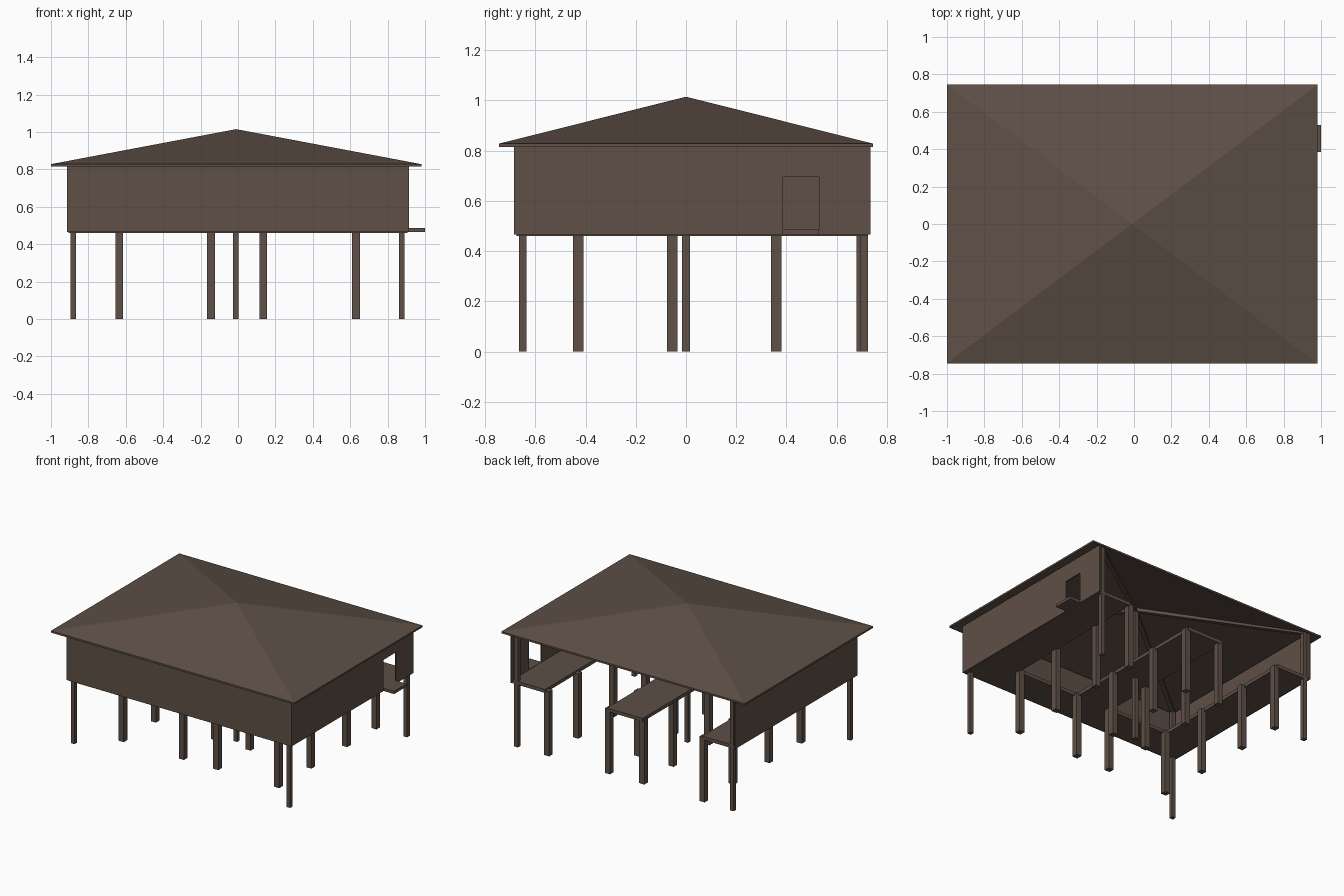
import bpy, bmesh
from mathutils import Vector

if "Cube" in bpy.data.objects:
    bpy.data.objects.remove(bpy.data.objects["Cube"])

wood = bpy.data.materials.new("dark brown wood")
wood.diffuse_color = (0.112, 0.080, 0.061, 1)
wood.use_nodes = True
wood.node_tree.nodes["Principled BSDF"].inputs["Base Color"].default_value = wood.diffuse_color


def make(name, bm):
    bmesh.ops.recalc_face_normals(bm, faces=bm.faces)
    me = bpy.data.meshes.new(name)
    bm.to_mesh(me)
    bm.free()
    me.materials.append(wood)
    ob = bpy.data.objects.new(name, me)
    bpy.context.collection.objects.link(ob)
    return ob


def prism(name, outline, lo, hi, place):
    """Extrude a closed 2D outline between lo and hi; place maps (u, v, w) to xyz."""
    bm = bmesh.new()
    a = [bm.verts.new(place(u, v, lo)) for u, v in outline]
    b = [bm.verts.new(place(u, v, hi)) for u, v in outline]
    bm.faces.new(a)
    bm.faces.new(b[::-1])
    for i in range(len(a)):
        j = (i + 1) % len(a)
        bm.faces.new((a[i], a[j], b[j], b[i]))
    return make(name, bm)


def box(name, x0, x1, y0, y1, z0, z1):
    return prism(name, [(x0, y0), (x1, y0), (x1, y1), (x0, y1)], z0, z1,
                 lambda u, v, w: (u, v, w))


def post(name, x, y, size, top):
    h = size / 2
    return box(name, x - h, x + h, y - h, y + h, 0, top)


# Hipped roof: thin pyramid shell
bm = bmesh.new()
plan = [(-1, -0.745), (0.98, -0.745), (0.98, 0.745), (-1, 0.745)]
top = [bm.verts.new((x, y, 0.828)) for x, y in plan]
low = [bm.verts.new((x, y, 0.815)) for x, y in plan]
apex_top = bm.verts.new((-0.01, 0, 1.015))
apex_low = bm.verts.new((-0.01, 0, 1.002))
for i in range(4):
    j = (i + 1) % 4
    bm.faces.new((top[i], top[j], apex_top))
    bm.faces.new((low[j], low[i], apex_low))
    bm.faces.new((low[i], low[j], top[j], top[i]))
make("roof", bm)

# Hip rafters from the centre post to the corner posts
for sx in (-1, 1):
    for y in (-0.65, 0.71):
        a, b = Vector((-0.01, 0, 0.988)), Vector((sx * 0.88, y, 0.822))
        d = b - a
        side = d.cross(Vector((0, 0, 1))).normalized()
        up = side.cross(d).normalized()
        prism("hip_rafter", [(-0.014, -0.014), (0.014, -0.014), (0.014, 0.01), (-0.014, 0.01)],
              0, 1, lambda u, v, w: a + d * w + side * u + up * v)

# Walls on three sides, the back is open
box("front_wall", -0.915, 0.915, -0.685, -0.675, 0.466, 0.822)
box("left_wall", -0.915, -0.905, -0.675, 0.735, 0.466, 0.822)
# Right wall outline with a doorway notch closed by the sill below it
prism("right_wall", [(-0.675, 0.466), (0.385, 0.466), (0.385, 0.695), (0.53, 0.695),
                     (0.53, 0.466), (0.735, 0.466), (0.735, 0.822), (-0.675, 0.822)],
      0.905, 0.915, lambda u, v, w: (w, u, v))
box("door_landing", 0.905, 1.0, 0.385, 0.53, 0.466, 0.487)

# E-shaped floor: front walkway with three arms reaching the open back
X = [(-0.905, -0.64), (-0.155, 0.135), (0.64, 0.905)]
floor = [(-0.905, -0.675), (0.905, -0.675)]
for x0, x1 in reversed(X):
    floor += [(x1, -0.43), (x1, 0.725), (x0, 0.725), (x0, -0.43)]
floor.remove((0.905, -0.43))
floor.remove((-0.905, -0.43))
prism("floor", floor, 0.46, 0.485, lambda u, v, w: (u, v, w))

# Stilts under the floor
for x in (-0.635, -0.145, 0.135, 0.63):
    for y in (-0.43, -0.055, 0.36, 0.7):
        post("stilt", x, y, 0.042, 0.475)

# Full-height corner posts and centre post
for x in (-0.88, 0.875):
    for y in (-0.65, 0.71):
        post("corner_post", x, y, 0.03, 0.825)
post("centre_post", -0.012, 0, 0.03, 0.995)
